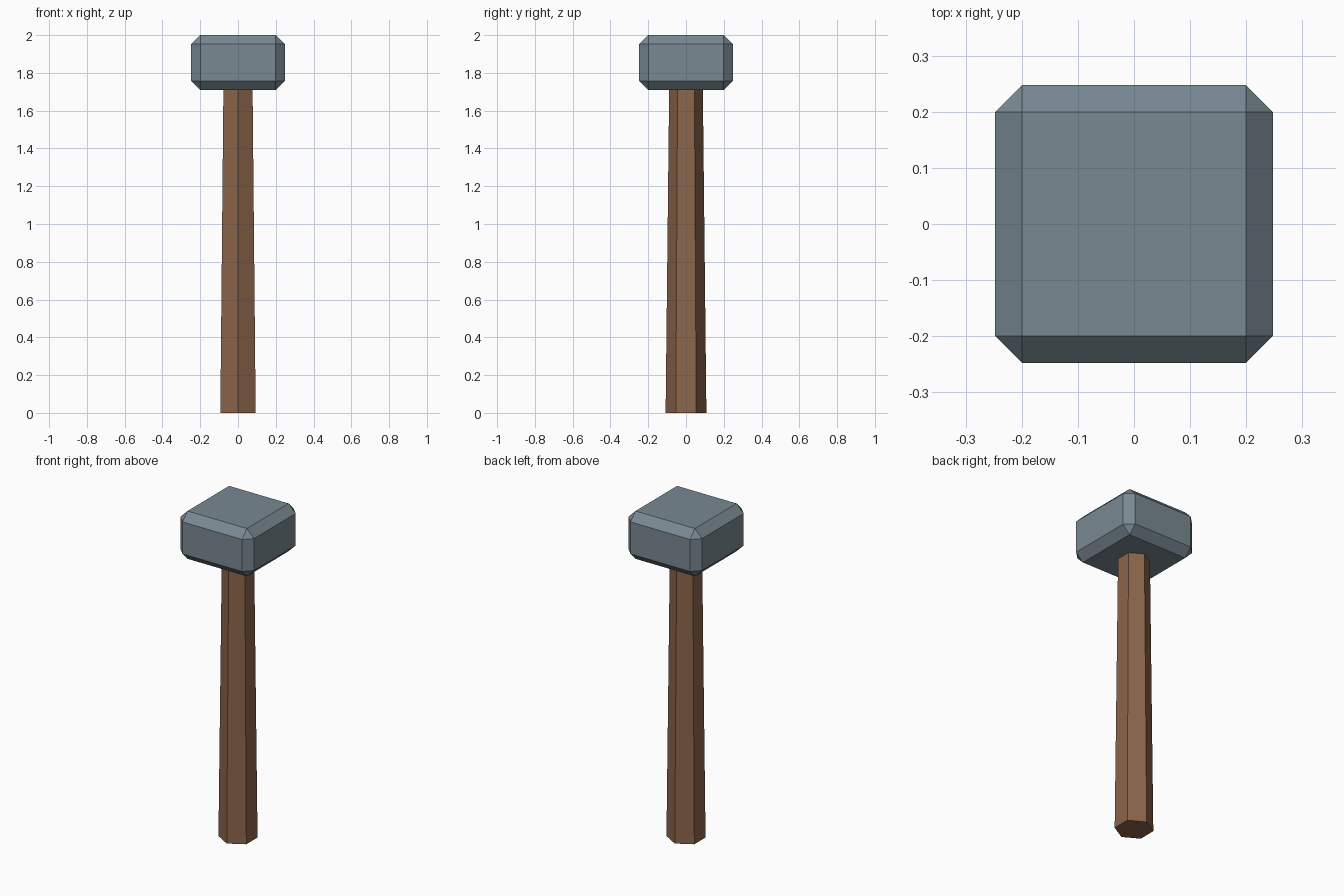
import bpy
import math

if "Cube" in bpy.data.objects:
    bpy.data.objects.remove(bpy.data.objects["Cube"])


def colour(obj, name, rgb):
    mat = bpy.data.materials.new(name)
    mat.diffuse_color = (*rgb, 1)
    mat.use_nodes = True
    mat.node_tree.nodes["Principled BSDF"].inputs["Base Color"].default_value = mat.diffuse_color
    obj.data.materials.append(mat)


# Handle: tapered six-sided shaft, corners facing front and back, let into the head
BOTTOM, TOP = 0, 1.73
bpy.ops.mesh.primitive_cone_add(vertices=6, radius1=0.108, radius2=0.089,
                                depth=TOP - BOTTOM,
                                location=(0, 0, (TOP + BOTTOM) / 2))
handle = bpy.context.object
handle.name = "handle"
colour(handle, "wood", (0.26, 0.13, 0.07))

# Head: square block with a single chamfer on every edge
bpy.ops.mesh.primitive_cube_add(size=1, location=(0, 0, 1.855))
head = bpy.context.object
head.name = "head"
head.scale = (0.495, 0.495, 0.29)
bpy.ops.object.transform_apply(location=False, rotation=False, scale=True)
bevel = head.modifiers.new("chamfer", 'BEVEL')
bevel.width = 0.048
bevel.segments = 1
bevel.limit_method = 'ANGLE'
bevel.angle_limit = math.radians(30)
colour(head, "iron", (0.19, 0.25, 0.29))
